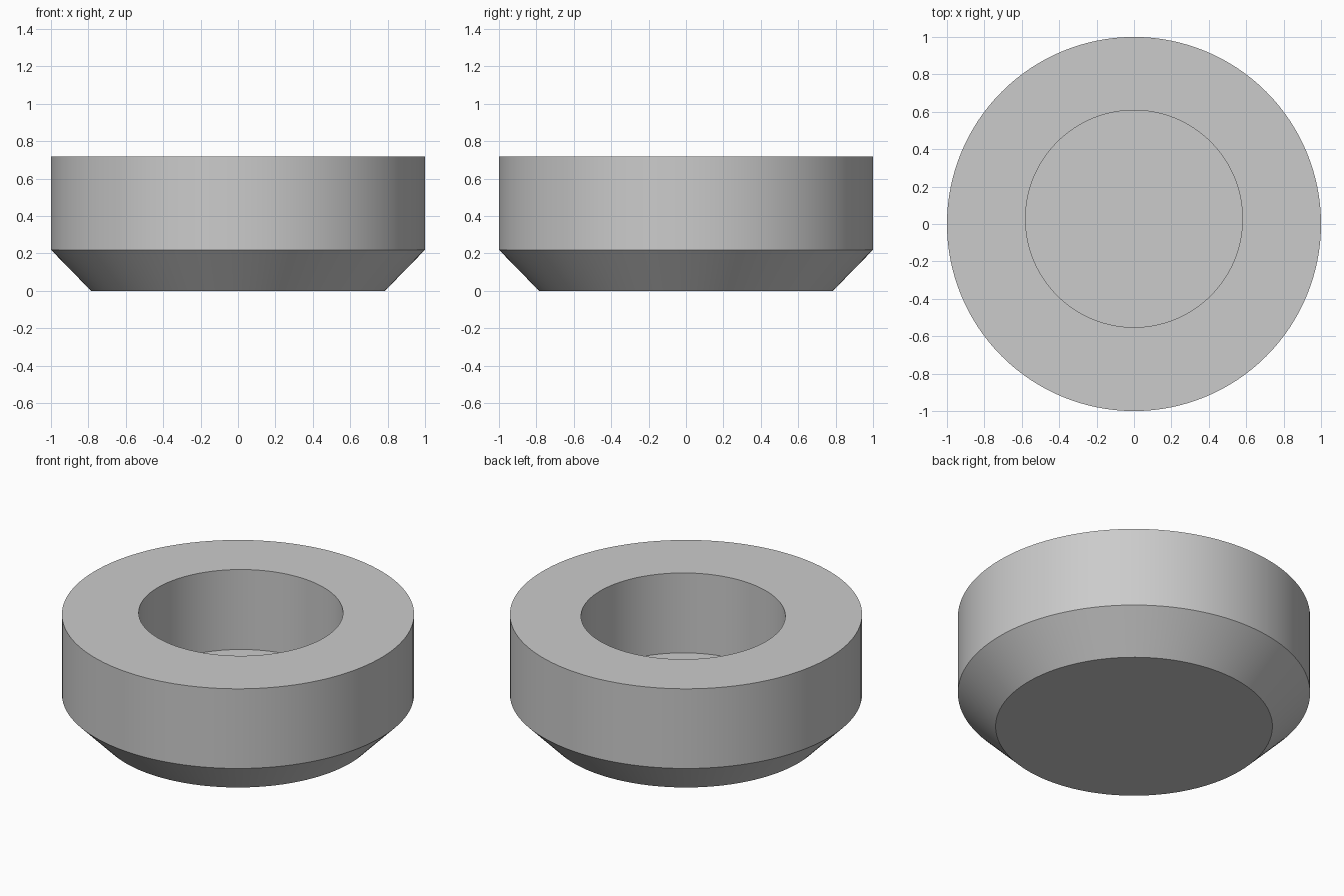
import bpy
import bmesh
from math import cos, sin, tau, radians

SEGMENTS = 128
HOLE_Y = 0.028  # the bore sits slightly off centre

cube = bpy.data.objects.get("Cube")
if cube:
    bpy.data.objects.remove(cube, do_unlink=True)

# Plain grey material
grey = bpy.data.materials.new("grey")
grey.use_nodes = True
colour = (0.6, 0.6, 0.6, 1)
grey.diffuse_color = colour
grey.node_tree.nodes["Principled BSDF"].inputs["Base Color"].default_value = colour

# Rings from the underside, up the outer wall and down into the bore: radius, z, y offset
rings = [
    (0.786, 0, 0),
    (1, 0.219, 0),
    (1, 0.718, 0),
    (0.58, 0.718, HOLE_Y),
    (0.58, 0.217, HOLE_Y),
]

bm = bmesh.new()
loops = []
for radius, z, y in rings:
    angles = [tau * i / SEGMENTS for i in range(SEGMENTS)]
    loops.append([bm.verts.new((radius * cos(a), y + radius * sin(a), z)) for a in angles])

# Walls between neighbouring rings
for low, high in zip(loops, loops[1:]):
    for i in range(SEGMENTS):
        j = (i + 1) % SEGMENTS
        bm.faces.new((low[i], low[j], high[j], high[i]))

# Underside and bore floor
bm.faces.new(loops[0][::-1])
bm.faces.new(loops[-1])

mesh = bpy.data.meshes.new("recessed_round_body")
bm.to_mesh(mesh)
bm.free()
mesh.materials.append(grey)
body = bpy.data.objects.new("recessed_round_body", mesh)
bpy.context.collection.objects.link(body)

# Smooth walls, sharp rims
bpy.ops.object.select_all(action="DESELECT")
body.select_set(True)
bpy.context.view_layer.objects.active = body
bpy.ops.object.shade_smooth_by_angle(angle=radians(30))
